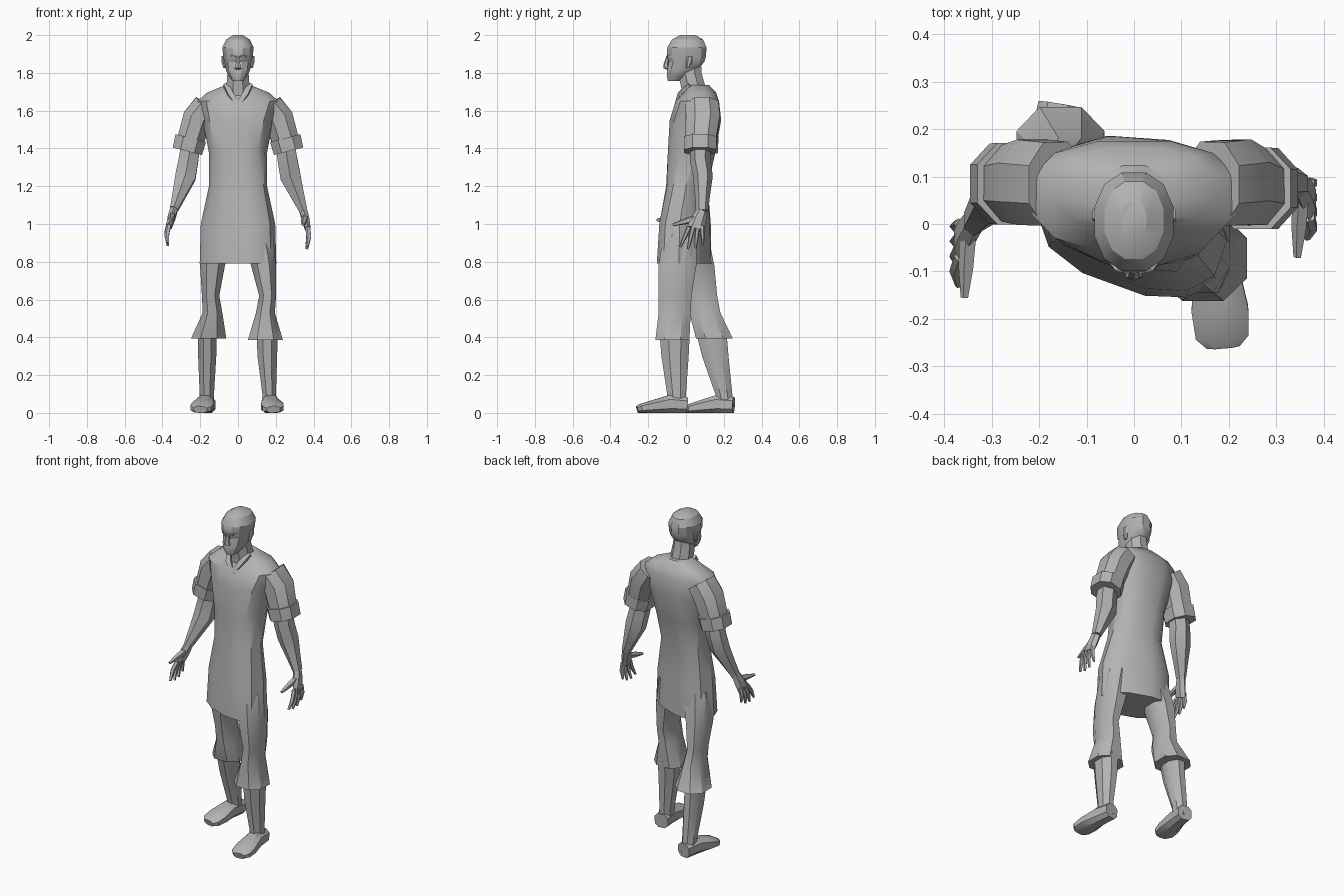
import bpy, bmesh, math
from mathutils import Vector

cube = bpy.data.objects.get("Cube")
if cube:
    bpy.data.objects.remove(cube, do_unlink=True)

grey = bpy.data.materials.new("plain_grey")
grey.use_nodes = True
GREY = (0.45, 0.45, 0.45, 1)
grey.diffuse_color = GREY
grey.node_tree.nodes["Principled BSDF"].inputs["Base Color"].default_value = GREY


def loft(name, rings, n=8, power=1.0, flat=False, yaws=None, angle=35):
    """Skin rings of (x, y, z, half width, half depth); flat keeps them level."""
    bm = bmesh.new()
    centres = [Vector(r[:3]) for r in rings]
    outline = []
    for k in range(n):
        a = math.tau * (k + 0.5) / n
        c, s = math.cos(a), math.sin(a)
        outline.append((math.copysign(abs(c) ** power, c), math.copysign(abs(s) ** power, s)))
    wide = max(p[0] for p in outline)
    deep = max(p[1] for p in outline)
    loops = []
    for i, r in enumerate(rings):
        yaw = math.radians(yaws[i]) if yaws else 0
        u = Vector((math.cos(yaw), math.sin(yaw), 0))
        t = Vector((0, 0, -1))
        if not flat:
            t = (centres[min(i + 1, len(rings) - 1)] - centres[max(i - 1, 0)]).normalized()
            u = (u - t * u.dot(t)).normalized()
        v = t.cross(u)
        loops.append([bm.verts.new(centres[i] + u * (p / wide * r[3]) + v * (q / deep * r[4]))
                      for p, q in outline])
    for a, b in zip(loops, loops[1:]):
        for k in range(n):
            j = (k + 1) % n
            bm.faces.new((a[k], a[j], b[j], b[k]))
    bm.faces.new(loops[0])
    bm.faces.new(loops[-1])
    bmesh.ops.recalc_face_normals(bm, faces=bm.faces)
    mesh = bpy.data.meshes.new(name)
    bm.to_mesh(mesh)
    bm.free()
    mesh.materials.append(grey)
    ob = bpy.data.objects.new(name, mesh)
    bpy.context.collection.objects.link(ob)
    bpy.ops.object.select_all(action="DESELECT")
    ob.select_set(True)
    bpy.context.view_layer.objects.active = ob
    bpy.ops.object.shade_smooth_by_angle(angle=math.radians(angle))
    return ob


# Tunic, with the hips twisted against the shoulders
loft("tunic", [
    (0, -.01, .79, .2, .125), (0, -.005, 1, .195, .115), (0, .005, 1.2, .15, .1),
    (0, .03, 1.38, .15, .12), (0, .05, 1.55, .185, .132), (0, .06, 1.65, .215, .115),
    (0, .075, 1.695, .165, .085), (0, .065, 1.735, .068, .058)],
    n=12, power=.8, flat=True, yaws=[-20, -20, -15, -8, -4, 0, 0, 0])

# Neck and notched collar
loft("neck", [(0, .045, 1.64, .07, .07), (0, .04, 1.72, .062, .065),
              (0, .02, 1.8, .056, .062), (0, .02, 1.85, .05, .06)], flat=True)
for side in (-1, 1):
    loft("collar_flap", [(0, -.055, 1.63, .012, .006), (side * .04, -.035, 1.69, .015, .008),
                         (side * .066, .02, 1.735, .012, .012)], n=4)

# Head, with the eye ring set back under the brow
head = loft("head", [
    (0, -.062, 1.757, .028, .034), (0, -.042, 1.785, .05, .06), (0, -.018, 1.815, .064, .082),
    (0, .004, 1.86, .072, .094), (0, .002, 1.885, .078, .103), (0, .005, 1.935, .083, .104),
    (0, .008, 1.977, .062, .082), (0, .01, 2, .026, .04)], n=12, power=.9, flat=True, angle=30)

# Nose, lips, brows and ears
loft("nose", [(0, -.096, 1.885, .008, .008), (0, -.106, 1.845, .012, .014),
              (0, -.105, 1.825, .018, .014), (0, -.094, 1.818, .012, .008)], n=6, flat=True)
for name, z, w in (("upper_lip", 1.803, .024), ("lower_lip", 1.793, .02)):
    loft(name, [(-w, -.088, z, .004, .004), (0, -.1, z, .006, .005),
                (w, -.088, z, .004, .004)], n=4)
for side in (-1, 1):
    loft("brow", [(side * .01, -.1, 1.884, .004, .005), (side * .035, -.094, 1.89, .006, .006),
                  (side * .058, -.068, 1.885, .004, .004)], n=4)
    loft("ear", [(side * .07, .01, 1.825, .008, .01), (side * .079, .018, 1.86, .009, .019),
                 (side * .08, .022, 1.89, .008, .016)], n=6, flat=True)


def arm(label, s, elbow, wrist, palm, tips, thumb, cuff_y):
    """Sleeve, cuff, forearm and hand on side s."""
    loft(label + "_sleeve", [(s * .165, .085, 1.63, .07, .088), (s * .215, .088, 1.56, .078, .09),
                             (s * .258, cuff_y, 1.42, .07, .078)], power=.9)
    loft(label + "_cuff", [(s * .25, cuff_y, 1.455, .083, .086),
                           (s * .268, cuff_y, 1.385, .08, .085)], n=8, power=.85)
    elbow, wrist, palm, tips, thumb = map(Vector, (elbow, wrist, palm, tips, thumb))
    loft(label + "_forearm", [(s * .25, cuff_y, 1.42, .05, .055), (s * .262, cuff_y, 1.34, .052, .055),
                              (*elbow, .054, .052), (*elbow.lerp(wrist, .55), .036, .04),
                              (*wrist, .022, .033)], n=6)
    # Palm, four spread fingers and a thumb
    loft(label + "_palm", [(*wrist, .02, .03), (*wrist.lerp(palm, .5), .02, .04),
                           (*palm, .014, .046)], n=6)
    spread = Vector((0, 1, .12))
    for i in range(4):
        k = i - 1.5
        root = palm + spread * (k * .023) + Vector((0, 0, .012))
        tip = tips + spread * (k * .04) + Vector((0, 0, .008 * k * k))
        mid = root.lerp(tip, .5) + Vector((s * .008, 0, 0))
        loft(label + "_finger", [(*root, .011, .012), (*mid, .011, .011), (*tip, .006, .006)], n=5)
    start = wrist.lerp(palm, .35)
    loft(label + "_thumb", [(*start, .016, .02), (*start.lerp(thumb, .55), .014, .016),
                            (*thumb, .007, .007)], n=5)


arm("left", 1, (.278, .09, 1.25), (.346, .085, 1.07), (.37, .05, .975), (.365, .03, .868),
    (.345, -.07, .995), .075)
arm("right", -1, (-.278, .07, 1.25), (-.338, .005, 1.08), (-.366, -.035, .985), (-.37, -.07, .885),
    (-.357, -.155, 1.02), .085)

# Flared trousers
yaw_trouser = [-15] * 6
loft("left_trouser", [
    (.1, -.03, .95, .085, .09), (.135, -.045, .78, .066, .1), (.157, -.058, .62, .045, .087),
    (.145, -.06, .53, .05, .085), (.145, -.072, .385, .093, .09)], power=.85, flat=True)
loft("right_trouser", [
    (-.1, .035, .95, .085, .08), (-.135, .06, .78, .066, .09), (-.145, .09, .62, .046, .075),
    (-.135, .1, .53, .052, .082), (-.155, .15, .395, .093, .097)], power=.85, flat=True)

# Boots and feet
loft("left_boot", [(.155, -.06, .42, .056, .08), (.155, -.058, .3, .052, .072),
                   (.165, -.05, .1, .036, .05), (.167, -.045, .03, .04, .05)], flat=True)
loft("right_boot", [(-.163, .135, .42, .05, .08), (-.163, .155, .3, .048, .07),
                    (-.165, .2, .1, .038, .045), (-.165, .21, .03, .04, .043)], flat=True)


def foot(name, heel, toe):
    heel, toe = Vector(heel), Vector(toe)
    spec = ((0, .042, .042), (.35, .046, .047), (.7, .06, .033), (.92, .056, .024), (1, .035, .018))
    rings = []
    for f, w, h in spec:
        p = heel.lerp(toe, f)
        rings.append((p.x, p.y, h, w, h))
    loft(name, rings, power=.75)


foot("left_foot", (.165, .005, 0), (.188, -.258, 0))
foot("right_foot", (-.16, .252, 0), (-.2, .002, 0))
